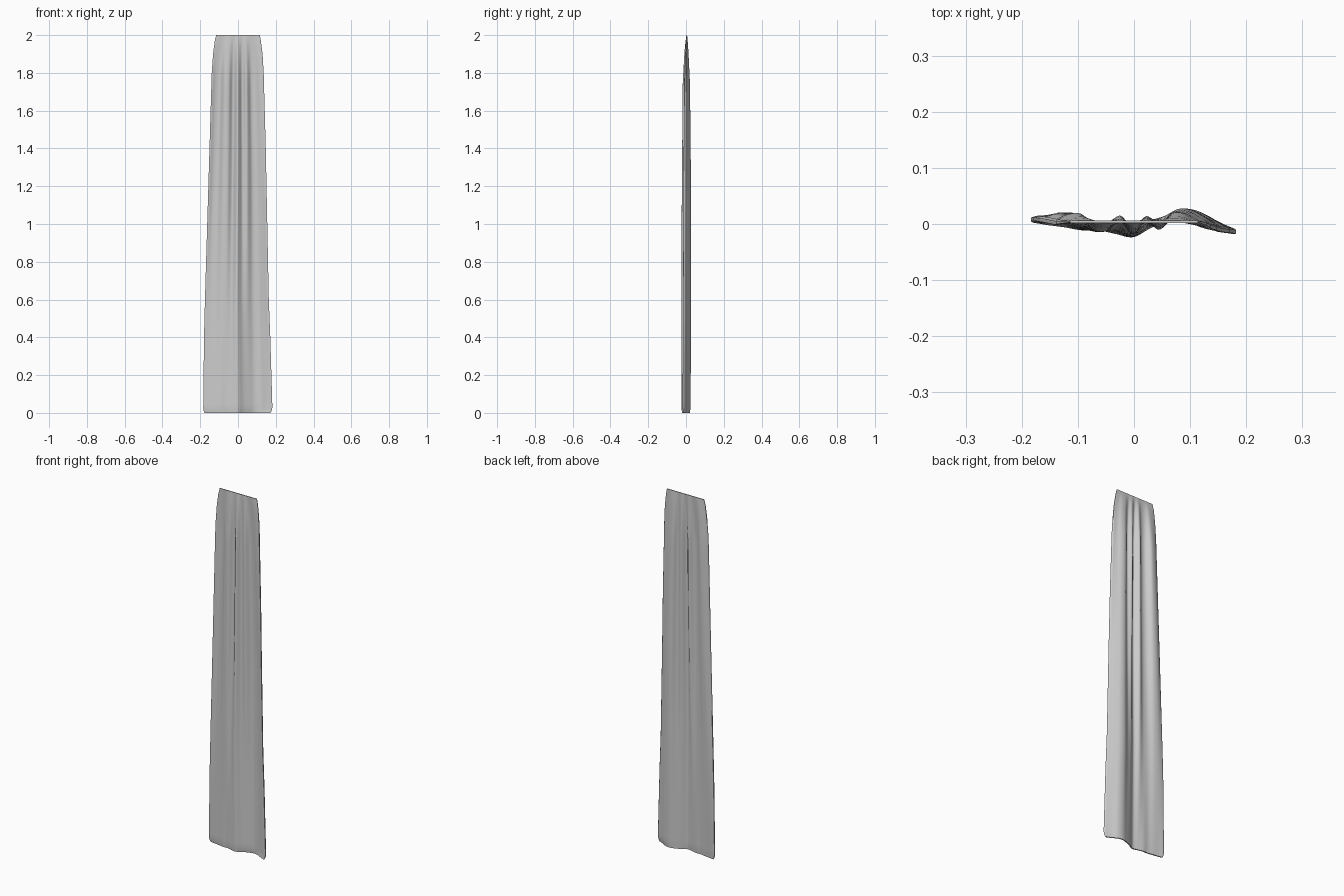
import bpy, bmesh

if "Cube" in bpy.data.objects:
    bpy.data.objects.remove(bpy.data.objects["Cube"])

# Fold profiles: height -> y offsets at evenly spaced points across the width
FOLDS = [
    (0.00, [.008, .003, -.001, -.006, -.006, -.013, -.018, -.002, .010, .018, .014, -.002, -.014]),
    (0.50, [.009, .010, .006, -.004, -.007, -.006, -.018, -.001, .008, .021, .019, .004, -.012]),
    (1.10, [.006, .015, .012, -.005, -.008, .005, -.017, .004, .000, .020, .020, .006, -.010]),
    (1.75, [.002, .012, .013, -.006, -.007, .010, -.012, .009, -.005, .014, .013, .001, -.005]),
    (1.92, [.003, .007, .008, 0, -.001, .006, -.004, .007, 0, .008, .008, .002, .000]),
    (2.00, [.004] * 13),
]
# Outline: height, left x, right x
OUTLINE = [(0, -.176, .172), (.012, -.182, .179), (.03, -.184, .182), (.4, -.180, .171),
           (.6, -.175, .163), (1.0, -.163, .155), (1.4, -.151, .147), (1.8, -.139, .136),
           (1.9, -.132, .130), (1.97, -.123, .121), (2.0, -.115, .115)]
# Cloth thickness: height, thickness
THICK = [(0, .006), (.03, .011), (1.7, .011), (1.95, .007), (2.0, .004)]


def lookup(table, z):
    for a, b in zip(table, table[1:]):
        if z <= b[0]:
            t = (z - a[0]) / (b[0] - a[0])
            return [p + (q - p) * t for p, q in zip(a[1:], b[1:])]
    return list(table[-1][1:])


def spline(vals, u):
    s = u * (len(vals) - 1)
    i = min(int(s), len(vals) - 2)
    t = s - i
    p1, p2 = vals[i], vals[i + 1]
    p0, p3 = vals[max(i - 1, 0)], vals[min(i + 2, len(vals) - 1)]
    return p1 + .5 * t * (p2 - p0 + t * (2*p0 - 5*p1 + 4*p2 - p3 + t * (3*(p1 - p2) + p3 - p0)))


# Curtain panel: closed sheet lofted through horizontal cross-sections
N = 72
heights = sorted({i * .05 for i in range(41)} | {.012, .03, 1.97, 1.985})
table = [(z, *p) for z, p in FOLDS]
bm = bmesh.new()
rings = []
for z in heights:
    z = min(z, 2.0)
    left, right = lookup(OUTLINE, z)
    half = lookup(THICK, z)[0] / 2
    prof = lookup(table, z)
    front, back = [], []
    for i in range(N + 1):
        u = i / N
        x, y = left + (right - left) * u, spline(prof, u)
        e = .6 if i in (0, N) else 1
        front.append(bm.verts.new((x, y - half * e, z)))
        back.append(bm.verts.new((x, y + half * e, z)))
    rings.append(front + back[::-1])
for a, b in zip(rings, rings[1:]):
    for i in range(len(a)):
        j = (i + 1) % len(a)
        bm.faces.new((a[i], a[j], b[j], b[i]))
# Hem and header edges
for r in (rings[0], rings[-1]):
    for i in range(N):
        bm.faces.new((r[i], r[i + 1], r[-2 - i], r[-1 - i]))
bmesh.ops.recalc_face_normals(bm, faces=bm.faces)
mesh = bpy.data.meshes.new("curtain_panel")
bm.to_mesh(mesh)
bm.free()
curtain = bpy.data.objects.new("curtain_panel", mesh)
bpy.context.collection.objects.link(curtain)
bpy.context.view_layer.objects.active = curtain
curtain.select_set(True)
bpy.ops.object.shade_smooth_by_angle(angle=1.0)
